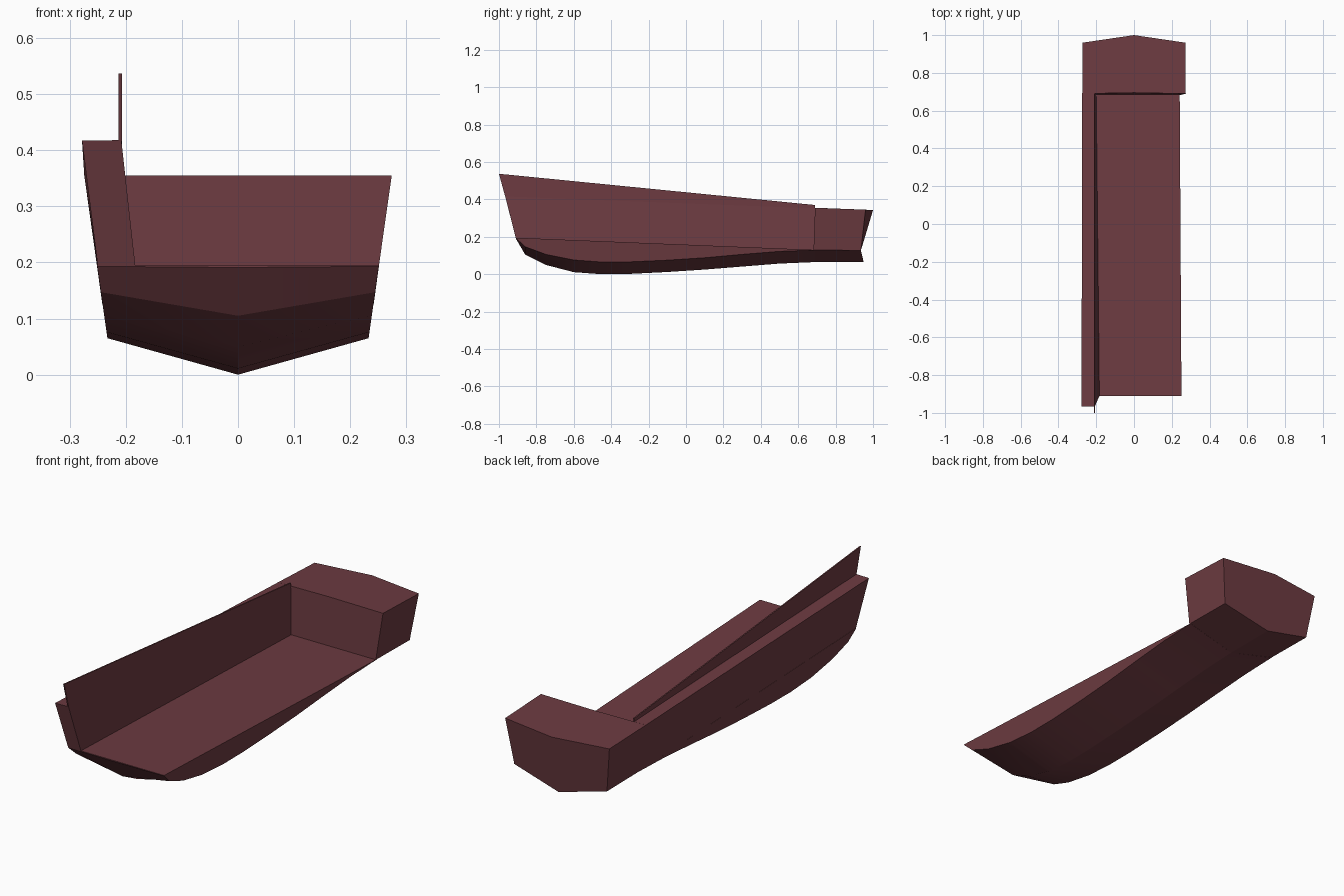
import bpy, bmesh, math

if "Cube" in bpy.data.objects:
    bpy.data.objects.remove(bpy.data.objects["Cube"])

mat = bpy.data.materials.new("dark maroon")
mat.diffuse_color = (0.153, 0.044, 0.053, 1)
mat.use_nodes = True
mat.node_tree.nodes["Principled BSDF"].inputs["Base Color"].default_value = mat.diffuse_color


def side_x(z):
    """Half width of the flared hull at height z."""
    return 0.2235 + 0.142 * z


def loft(name, sections, smooth=False):
    """Skin a row of equal closed sections, capped at both ends."""
    bm = bmesh.new()
    rings = [[bm.verts.new(p) for p in s] for s in sections]
    n = len(rings[0])
    for a, b in zip(rings, rings[1:]):
        for i in range(n):
            j = (i + 1) % n
            bm.faces.new((a[i], a[j], b[j], b[i]))
    bm.faces.new(rings[0])
    bm.faces.new(rings[-1])
    bmesh.ops.remove_doubles(bm, verts=bm.verts, dist=0.0002)
    bmesh.ops.recalc_face_normals(bm, faces=bm.faces)
    me = bpy.data.meshes.new(name)
    bm.to_mesh(me)
    bm.free()
    ob = bpy.data.objects.new(name, me)
    bpy.context.collection.objects.link(ob)
    me.materials.append(mat)
    if smooth:
        bpy.ops.object.select_all(action='DESELECT')
        ob.select_set(True)
        bpy.context.view_layer.objects.active = ob
        bpy.ops.object.shade_smooth_by_angle(angle=math.radians(25))
    return ob


# Hull: stations (y, keel z, chine z) under a gently sloping floor
stations = [(-0.91, 0.191, 0.193), (-0.86, 0.105, 0.147), (-0.75, 0.050, 0.106),
            (-0.60, 0.011, 0.076), (-0.45, 0.0, 0.065), (-0.30, 0.002, 0.066),
            (-0.10, 0.012, 0.075), (0.10, 0.025, 0.088), (0.30, 0.041, 0.106),
            (0.50, 0.057, 0.122), (0.69, 0.065, 0.129)]
sections = []
for y, keel, chine in stations:
    deck = 0.195 - 0.0406 * (y + 0.91)
    xd, xc = side_x(deck), side_x(chine)
    sections.append([(-xd, y, deck), (-xc, y, chine), (0, y, keel),
                     (xc, y, chine), (xd, y, deck)])
loft("hull", sections, smooth=True)

# Stern block with a pointed transom
loft("stern_block", [
    [(-0.274, 0.69, 0.355), (-0.242, 0.682, 0.13), (0, 0.69, 0.065),
     (0.242, 0.682, 0.13), (0.274, 0.69, 0.355), (0, 0.695, 0.355)],
    [(-0.272, 0.96, 0.345), (-0.242, 0.935, 0.127), (0, 0.95, 0.065),
     (0.242, 0.935, 0.127), (0.272, 0.96, 0.345), (0, 1.0, 0.343)]])

# Thick left side wall, level with the stern top
loft("side_wall", [
    [(-0.250, -0.91, 0.194), (-0.278, -0.967, 0.417),
     (-0.208, -0.967, 0.418), (-0.183, -0.91, 0.194)],
    [(-0.242, 0.69, 0.13), (-0.274, 0.69, 0.355),
     (-0.208, 0.69, 0.355), (-0.200, 0.69, 0.13)]])

# Thin tapering board rising from the inner edge of the wall
loft("side_board", [
    [(x, -0.967, 0.416), (x, -1.0, 0.537), (x, 0.69, 0.37), (x, 0.69, 0.352)]
    for x in (-0.213, -0.207)])
